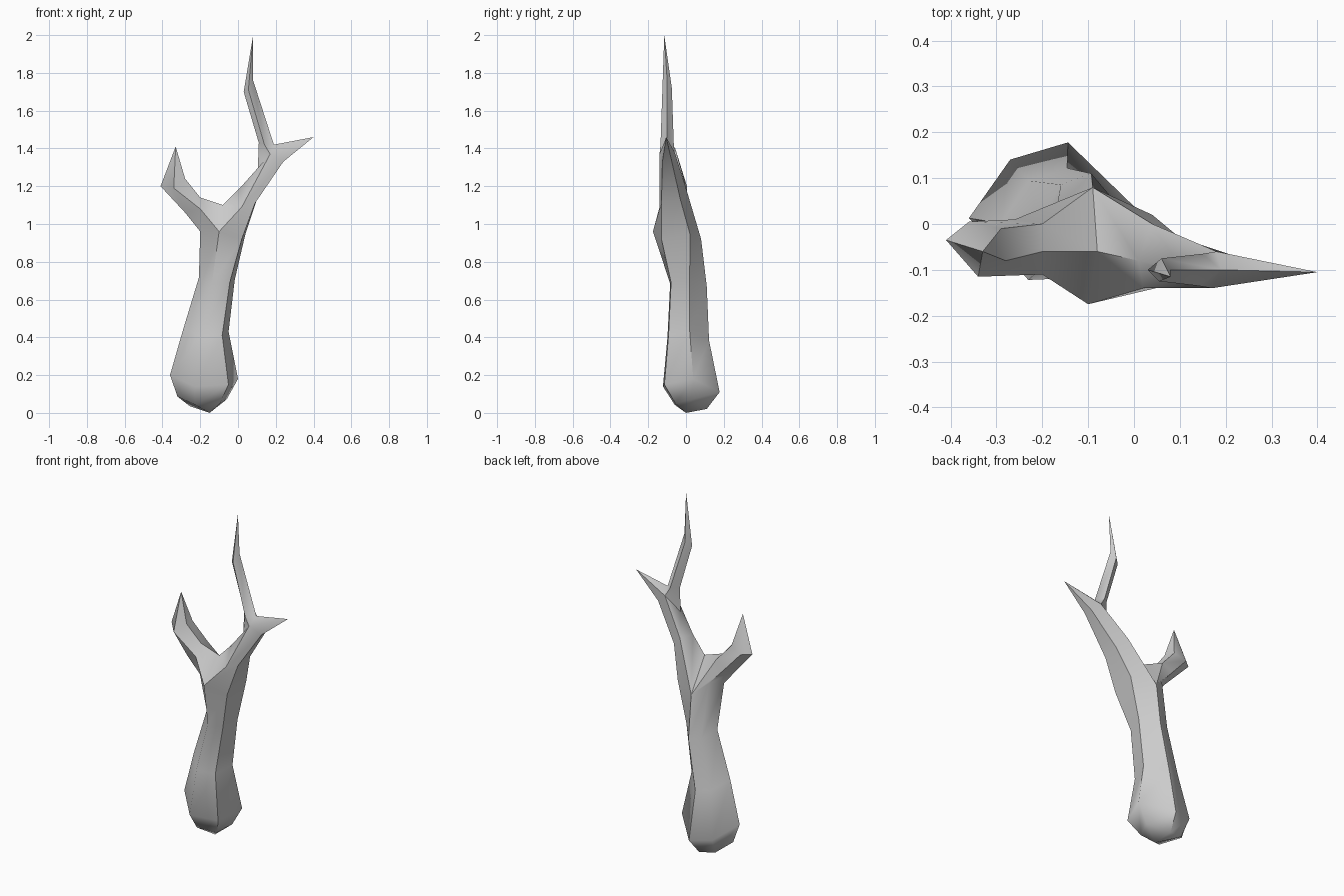
import bpy, bmesh, math

if "Cube" in bpy.data.objects:
    bpy.data.objects.remove(bpy.data.objects["Cube"])

bm = bmesh.new()

def ring(points):
    return [bm.verts.new(p) for p in points]

def bridge(a, b):
    # skin two loops with the same vertex count
    n = len(a)
    for i in range(n):
        j = (i + 1) % n
        bm.faces.new((a[i], a[j], b[j], b[i]))

def cap(a, tip):
    # close a loop to a single point
    t = bm.verts.new(tip)
    for i in range(len(a)):
        bm.faces.new((a[i], a[(i + 1) % len(a)], t))

# Six-sided trunk outline: front, right front, right back, back, left back, left
outline = [(-.28, -1, -.01), (.72, -.95, 0), (1, .07, .03),
           (.2, 1, -.04), (-.5, .75, -.02), (-1, -.1, .05)]

def trunk_ring(cx, cy, z, rx, ry):
    return ring([(cx + x * rx, cy + y * ry, z + dz * rx / .18)
                 for x, y, dz in outline])

# Trunk
sections = [(-.19, .025, .05, .13, .085), (-.18, .028, .15, .18, .15),
            (-.17, .012, .41, .12, .11), (-.112, .013, .69, .095, .097)]
rings = [trunk_ring(*s) for s in sections]
top = ring([(-.10, -.175, .96), (.02, -.13, .92), (.04, .02, .95),
            (-.09, .08, .92), (-.17, .03, .99), (-.20, -.07, .96)])
rings.append(top)
for a, b in zip(rings, rings[1:]):
    bridge(a, b)
cap(rings[0], (-.15, 0, 0))

# Main fork: both limbs share the crotch point
crotch = bm.verts.new((-.08, -.06, 1.10))
F, R1, R2, B, L2, L1 = top

# Left limb
base = [F, crotch, B, L2, L1]
mid = ring([(-.20, -.11, 1.08), (-.20, -.06, 1.14), (-.20, .0, 1.13),
            (-.26, .01, 1.09), (-.28, -.08, 1.06)])
elbow = ring([(-.34, -.115, 1.19), (-.28, -.08, 1.24), (-.29, -.01, 1.23),
              (-.36, .005, 1.2), (-.41, -.035, 1.2)])
bridge(base, mid)
bridge(mid, elbow)
cap(elbow, (-.33, -.06, 1.41))

# Right limb
base = [F, R1, R2, B, crotch]
mid = ring([(.02, -.14, 1.09), (.09, -.13, 1.11), (.10, -.03, 1.13),
            (.04, .0, 1.19), (.01, -.08, 1.19)])
upper = ring([(.17, -.14, 1.37), (.24, -.125, 1.33), (.235, -.075, 1.33),
              (.18, -.06, 1.38), (.105, -.10, 1.29)])
bridge(base, mid)
bridge(mid, upper)

# Upper fork: outward spike and tall twig
notch = bm.verts.new((.19, -.10, 1.42))
F, R1, R2, B, C = upper
cap([F, R1, R2, B, notch], (.40, -.105, 1.46))
base = [F, notch, B, C]
low = ring([(.14, -.135, 1.42), (.19, -.10, 1.425), (.15, -.065, 1.43), (.11, -.10, 1.43)])
bend = ring([(.055, -.125, 1.71), (.08, -.10, 1.76), (.06, -.075, 1.72), (.03, -.10, 1.70)])
bridge(base, low)
bridge(low, bend)
cap(bend, (.08, -.115, 2.0))

bmesh.ops.remove_doubles(bm, verts=bm.verts, dist=.006)
bmesh.ops.recalc_face_normals(bm, faces=bm.faces)
mesh = bpy.data.meshes.new("bare_tree")
bm.to_mesh(mesh)
bm.free()
tree = bpy.data.objects.new("bare_tree", mesh)
bpy.context.collection.objects.link(tree)
bpy.context.view_layer.objects.active = tree
tree.select_set(True)
bpy.ops.object.shade_smooth_by_angle(angle=math.radians(50))
